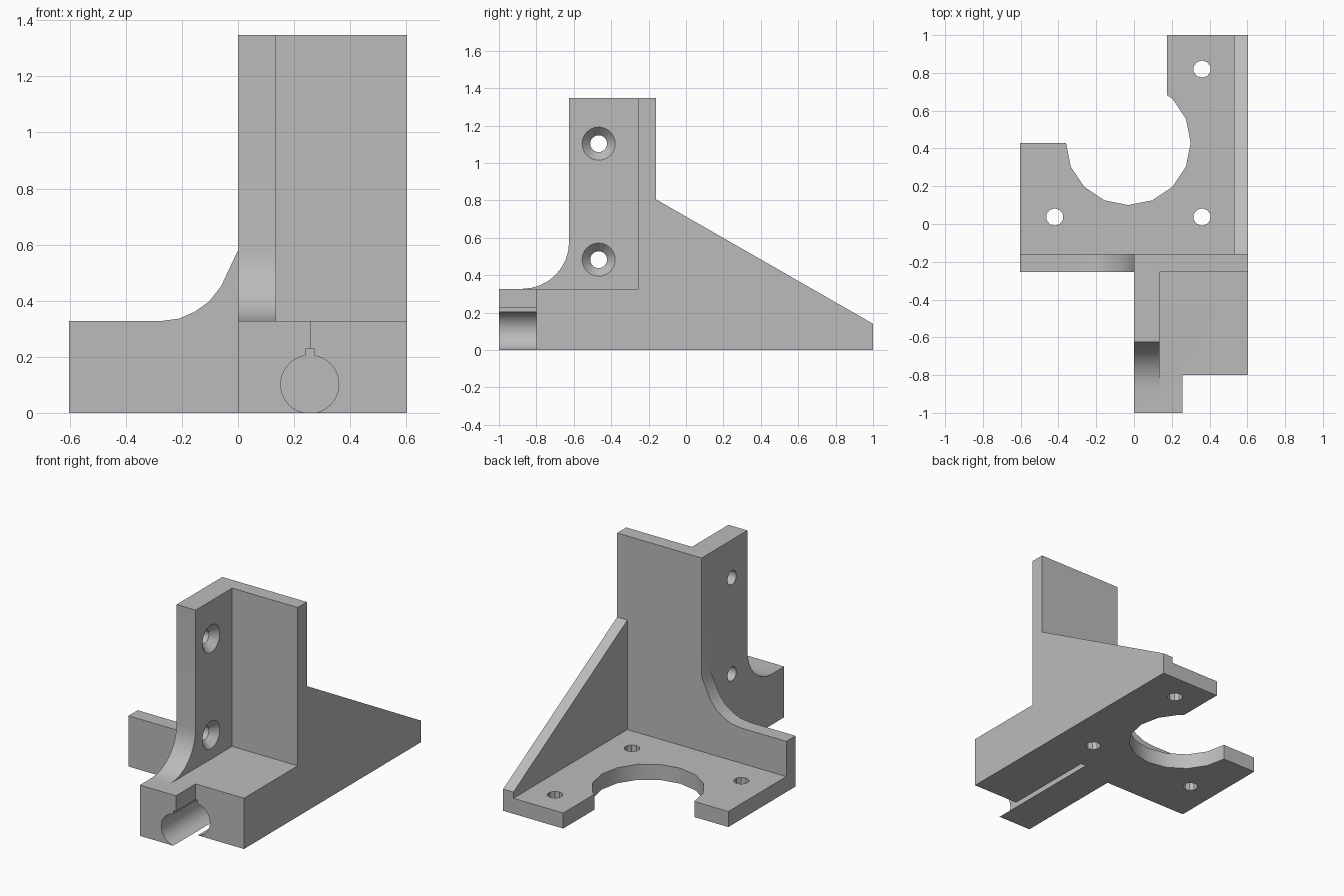
import bpy, bmesh, math
from mathutils import Matrix, Vector

default = bpy.data.objects.get("Cube")
if default:
    bpy.data.objects.remove(default, do_unlink=True)

grey = bpy.data.materials.new("Plain grey")
grey.use_nodes = True
colour = (0.5, 0.5, 0.5, 1)
grey.diffuse_color = colour
grey.node_tree.nodes["Principled BSDF"].inputs["Base Color"].default_value = colour

W = 0.603            # half width
FRONT, BACK = -0.253, -0.16   # upright wall faces
BLOCK, TOP = 0.327, 1.347     # block and upright heights
FIN = 0.135          # fin thickness
STEP = 0.258         # clamp channel centre line


def add_object(name, bm):
    bmesh.ops.recalc_face_normals(bm, faces=bm.faces)
    mesh = bpy.data.meshes.new(name)
    bm.to_mesh(mesh)
    bm.free()
    mesh.materials.append(grey)
    obj = bpy.data.objects.new(name, mesh)
    bpy.context.collection.objects.link(obj)
    return obj


def prism(name, outline, axis, start, end):
    """Extrude a 2D outline along an axis; the outline uses the other two axes in order."""
    bm = bmesh.new()
    verts = []
    for p in outline:
        co = list(p)
        co.insert("xyz".index(axis), start)
        verts.append(bm.verts.new(co))
    face = bm.faces.new(verts)
    new = bmesh.ops.extrude_face_region(bm, geom=[face])["geom"]
    shift = Vector([end - start if a == axis else 0 for a in "xyz"])
    bmesh.ops.translate(bm, vec=shift, verts=[g for g in new if isinstance(g, bmesh.types.BMVert)])
    return add_object(name, bm)


def rod(name, centre, axis, length, r1, r2, sides):
    bm = bmesh.new()
    turn = {"x": Matrix.Rotation(math.pi / 2, 4, "Y"),
            "y": Matrix.Rotation(-math.pi / 2, 4, "X"),
            "z": Matrix.Identity(4)}[axis]
    bmesh.ops.create_cone(bm, cap_ends=True, segments=sides, radius1=r1, radius2=r2,
                          depth=length, matrix=Matrix.Translation(centre) @ turn)
    return add_object(name, bm)


def combine(target, other, operation):
    mod = target.modifiers.new(operation, "BOOLEAN")
    mod.operation = operation
    mod.solver = "EXACT"
    mod.object = other
    bpy.context.view_layer.objects.active = target
    bpy.ops.object.modifier_apply(modifier=mod.name)
    bpy.data.objects.remove(other, do_unlink=True)


def arc(cx, cy, r, start, end, steps):
    return [(cx + r * math.cos(math.radians(start + (end - start) * i / steps)),
             cy + r * math.sin(math.radians(start + (end - start) * i / steps)))
            for i in range(steps + 1)]


# Upright wall with a swept shoulder
shoulder = [(0, 0.58), (-0.06, 0.452), (-0.102, 0.398), (-0.152, 0.362), (-0.21, 0.336), (-0.28, BLOCK)]
bracket = prism("mounting_bracket", [(-W, 0), (W, 0), (W, TOP), (0, TOP)] + shoulder + [(-W, BLOCK)],
                "y", FRONT, BACK)

# Base plate with a round bay between its two arms
bay = arc(-0.03, 0.43, 0.33, 45, -180, 10)
plate = prism("base_plate", [(-W, FRONT), (W, FRONT), (W, 1), (0.175, 1), (0.175, 0.682)] + bay
              + [(-W, 0.43)], "z", 0, 0.1)

# Sloping side gusset
gusset = prism("side_gusset", [(FRONT, 0), (1, 0), (1, 0.14), (BACK, 0.805), (FRONT, 0.805)],
               "x", 0.53, W)

# Stepped clamp block
block = prism("clamp_block", [(0, BACK), (0, -1), (STEP, -1), (STEP, -0.8), (W, -0.8), (W, BACK)],
              "z", 0, BLOCK)

# Fin with a concave foot
foot = arc(-0.875, BLOCK + 0.25, 0.25, -90, 0, 8)
fin = prism("screw_fin", [(BACK, 0.2), (-0.875, 0.2)] + foot + [(-0.625, TOP), (BACK, TOP)],
            "x", 0, FIN)

for part in (plate, gusset, block, fin):
    combine(bracket, part, "UNION")

# Clamp channel, open along the underside, with a small groove above it
bore_end = -0.18
combine(bracket, rod("channel_cutter", (STEP - 0.002, (bore_end - 1.1) / 2, 0.102), "y",
                     bore_end + 1.1, 0.1035, 0.1035, 40), "DIFFERENCE")
groove = [(STEP - 0.018, 0.15), (STEP + 0.014, 0.15), (STEP + 0.014, 0.227), (STEP - 0.018, 0.227)]
combine(bracket, prism("groove_cutter", groove, "y", -1.1, bore_end), "DIFFERENCE")

# Screw holes in the base plate
for x, y in ((-0.42, 0.037), (0.36, 0.037), (0.36, 0.82)):
    combine(bracket, rod("plate_hole_cutter", (x, y, 0.05), "z", 0.3, 0.046, 0.046, 10), "DIFFERENCE")

# Countersunk screw holes in the fin
for z in (0.483, 1.103):
    combine(bracket, rod("fin_hole_cutter", (FIN / 2, -0.467, z), "x", 0.3, 0.045, 0.045, 24), "DIFFERENCE")
    combine(bracket, rod("countersink_cutter", (FIN - 0.02, -0.467, z), "x", 0.06, 0.042, 0.098, 24),
            "DIFFERENCE")

bpy.ops.object.select_all(action="DESELECT")
bracket.select_set(True)
bpy.context.view_layer.objects.active = bracket
bpy.ops.object.shade_smooth_by_angle(angle=math.radians(30))
